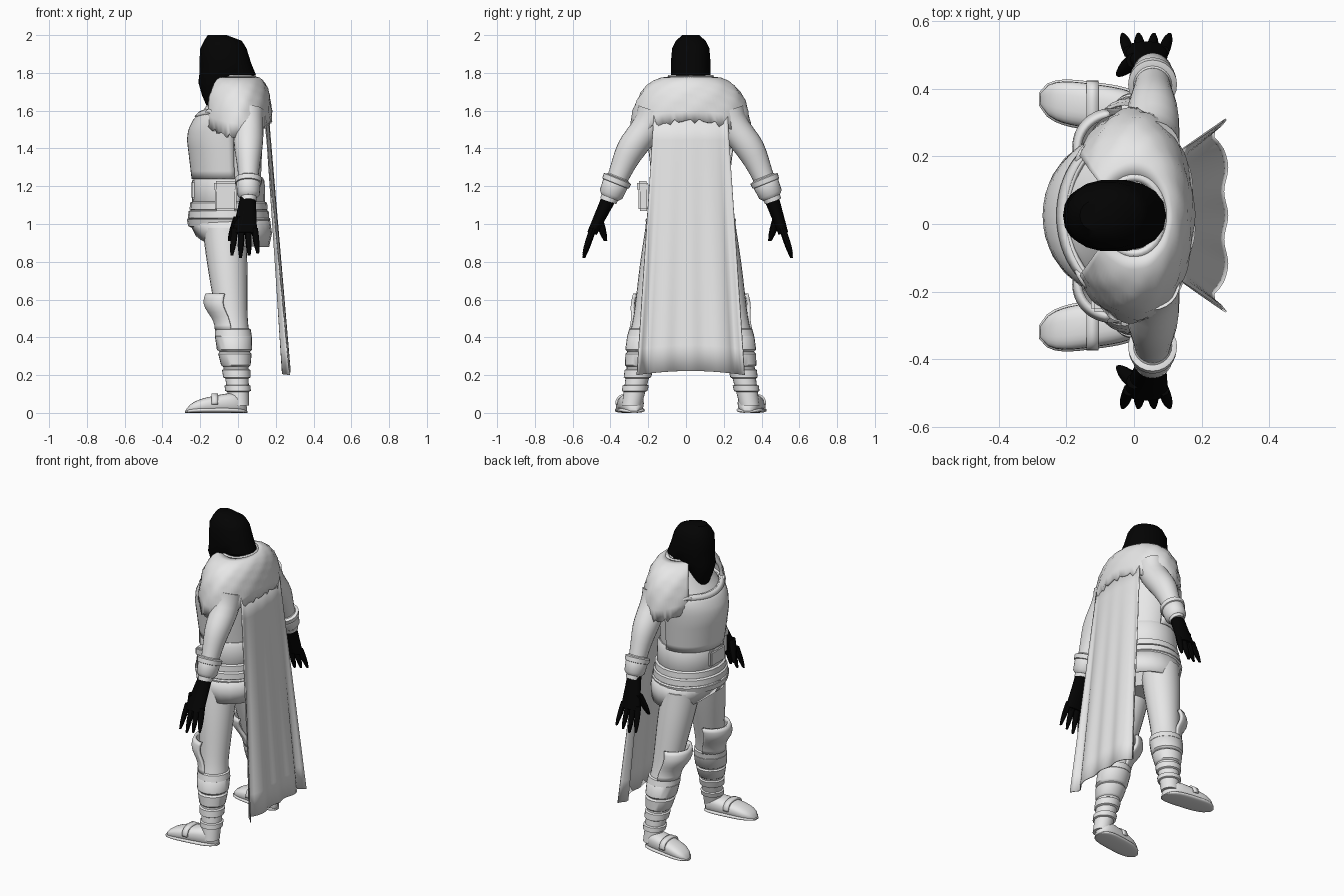
import bpy, bmesh, math
from mathutils import Vector

if "Cube" in bpy.data.objects:
    bpy.data.objects.remove(bpy.data.objects["Cube"])

MIDDLE = 0.025  # mid-plane of the figure, which faces -x


def material(name, value):
    mat = bpy.data.materials.new(name)
    mat.use_nodes = True
    colour = (value, value, value, 1)
    mat.diffuse_color = colour
    mat.node_tree.nodes["Principled BSDF"].inputs["Base Color"].default_value = colour
    return mat


GREY = material("pale grey", 0.8)
BLACK = material("black", 0.001)


def finish(name, bm, mat, thick=0):
    bmesh.ops.recalc_face_normals(bm, faces=bm.faces)
    mesh = bpy.data.meshes.new(name)
    bm.to_mesh(mesh)
    bm.free()
    obj = bpy.data.objects.new(name, mesh)
    bpy.context.collection.objects.link(obj)
    mesh.materials.append(mat)
    if thick:
        solid = obj.modifiers.new("thickness", "SOLIDIFY")
        solid.thickness, solid.offset = thick, 0
    bpy.ops.object.select_all(action="DESELECT")
    obj.select_set(True)
    bpy.context.view_layer.objects.active = obj
    bpy.ops.object.shade_smooth_by_angle(angle=math.radians(45))


def skin(bm, rows, closed):
    for row, following in zip(rows, rows[1:]):
        for j in range(len(row) - (not closed)):
            k = (j + 1) % len(row)
            bm.faces.new((row[j], row[k], following[k], following[j]))


def loft(name, rings, mat=GREY, sides=24, square=2, arc=None, tilt=0, side=1, upright=True, warp=None, thick=0):
    """Skin rings of (x, y, z, half depth, half width); arc is the half angle of an open sheet about +x."""
    bm = bmesh.new()
    rows = []
    for i, (x, y, z, deep, wide) in enumerate(rings):
        row = []
        for j in range(sides + bool(arc)):
            a = math.radians(arc) * (2 * j / sides - 1) if arc else math.tau * j / sides
            c, s = math.cos(a), math.sin(a)
            u = deep * math.copysign(abs(c) ** (2 / square), c)
            v = wide * math.copysign(abs(s) ** (2 / square), s)
            co = Vector((x + u, y + v, z + tilt * v)) if upright else Vector((x, y + v, z + u))
            if warp:
                warp(i, j, a, co)
            row.append(bm.verts.new((co.x, MIDDLE + side * co.y, co.z)))
        rows.append(row)
    skin(bm, rows, closed=not arc)
    if not arc:
        bm.faces.new(rows[0])
        bm.faces.new(rows[-1])
    finish(name, bm, mat, thick)


def span(start, end, steps):
    return [start + (end - start) * i / steps for i in range(steps + 1)]


def bump(z, peak, reach):
    return math.exp(-((z - peak) / reach) ** 2)


# Spines: each gives the body's ring at a height, optionally grown outwards
TORSO = [(.86, -.04, .09, .1), (1, -.05, .18, .2), (1.2, -.05, .17, .18), (1.45, -.06, .19, .21),
         (1.55, -.055, .18, .22), (1.63, -.02, .14, .21), (1.76, 0, .08, .09)]


def torso(z, grow=0):
    for low, high in zip(TORSO, TORSO[1:]):
        if z <= high[0]:
            break
    t = (z - low[0]) / (high[0] - low[0])
    x, deep, wide = (a + (b - a) * t for a, b in zip(low[1:], high[1:]))
    return x, 0, z, deep + grow, wide + grow


def leg(z, grow=0):
    r = .05 + .065 * z + .014 * bump(z, .37, .08) + .005 * bump(z, .8, .2) + grow
    return .01 - .085 * z, .32 - .2 * z, z, r, r


def arm(z, grow=0):
    r = .045 + .08 * (z - 1.15) + .01 * bump(z, 1.43, .1) + grow
    return .055, .24 + .41 * (1.6 - z) - .05 * bump(z, 1.55, .12), z, r, r


def band(name, spine, low, top, grow, **options):
    edge = (top - low) * .15
    loft(name, [spine(low, grow - .014), spine(low + edge, grow), spine(top - edge, grow),
                spine(top, grow - .014)], **options)


def box(name, centre, size):
    bm = bmesh.new()
    bmesh.ops.create_cube(bm, size=1)
    for v in bm.verts:
        v.co = Vector(a * b for a, b in zip(v.co, size)) + Vector(centre)
    bmesh.ops.bevel(bm, geom=bm.edges[:], offset=.01, segments=2, affect="EDGES")
    finish(name, bm, GREY)


# Torso with a breastplate over its front
loft("torso", [torso(z) for z in span(.86, 1.76, 18)])


def front_facing(i, j, a, co):
    # turn the open sheet towards the front and scoop its upper edge at the throat
    co.x = 2 * torso(co.z)[0] - co.x
    if co.z > 1.5:
        co.z -= .02 * max(0, math.cos(a)) ** 4


loft("breastplate", [torso(z, .015) for z in span(1.24, 1.61, 9)], arc=100, warp=front_facing, thick=.012)
loft("neckline_rim", [torso(z, .022) for z in span(1.585, 1.61, 1)], arc=65, warp=front_facing, thick=.015)

# Belt, layered hip bands, skirt and pouch
band("waist_sash", torso, 1.1, 1.25, .02)
box("belt_plate", (-.235, MIDDLE, 1.18), (.03, .15, .1))
for k in range(3):
    top = 1.12 - .045 * k
    band("hip_band", torso, top - .05, top, .03 + .006 * k)


def hem(i, j, a, co):
    # the hem rises towards the middle of the front
    if i:
        co.z += .06 * max(0, -math.cos(a)) ** 3


loft("skirt", [torso(1.03, .035), (-.04, 0, .95, .215, .235), (-.03, 0, .88, .19, .235)],
     arc=180, warp=hem, thick=.01)
box("pouch", (-.065, -.225, 1.145), (.115, .055, .15))
box("pouch_flap", (-.065, -.23, 1.2), (.125, .06, .055))


# Fur mantle: a lumpy dome over the shoulders, shorter at the back, with a ragged hem
def fur(i, j, a, co):
    lump = 1 + .02 * math.sin(11 * a + 2 * i) * min(1, i / 3)
    co.x *= lump * (1 if co.x > 0 else 1.2)
    co.y *= lump
    co.z = 1.77 - (1.77 - co.z) * (1 - .28 * math.cos(a) ** 2)
    if i == 8:
        co.z += .009 * math.sin(2 * j) + .005 * (-1) ** j


mantle = []
for t in span(0, 1, 8):
    swell = math.sin(t * math.pi / 2)
    mantle.append((.005, 0, 1.77 - .31 * t ** 2, .09 + .075 * swell, .12 + .19 * swell))
loft("fur_mantle", mantle, sides=72, arc=145, warp=fur, thick=.02)
loft("collar", [(0, 0, 1.72, .1, .13), (0, 0, 1.785, .085, .11)], arc=130, thick=.02)

# Head: hair, face and beard in one tapering dark mass
head = []
for z, front, back, half in ((1.61, -.16, -.11, .045), (1.68, -.19, -.07, .068), (1.75, -.21, -.02, .09),
                             (1.79, -.205, .095, .107), (1.85, -.205, .07, .107), (1.93, -.2, .045, .1),
                             (1.97, -.18, .02, .08), (2, -.16, -.06, .045)):
    head.append(((front + back) / 2, 0, z, (back - front) / 2, half))
loft("head", head, BLACK, sides=18, square=2.2)
loft("neck", [(-.02, 0, z, .075, .08) for z in (1.68, 1.82)], BLACK)


def digit(name, start, end, radius, side):
    rings = []
    for t in span(0, 1, 4):
        r = radius * (1 - .6 * t ** 3)
        rings.append((*Vector(start).lerp(Vector(end), t), r, r))
    loft(name, rings, BLACK, sides=8, side=side)


def shoe_part(name, side, length, width, heel, toe):
    # rounded at both ends, with the top sloping from heel to toe
    rings = []
    for t in span(.01, .99, 14):
        end = math.sqrt(1 - abs(2 * t - 1) ** 3.5)
        half = (heel + (toe - heel) * t) * end / 2
        rings.append((-.115 + length * (.5 - t), .3 + .045 * t, half, half, width * end))
    loft(name, rings, square=2.6, side=side, upright=False)


for side, label in ((-1, "right_"), (1, "left_")):
    # Arm and flared cuff
    loft(label + "arm", [arm(z) for z in span(1.12, 1.6, 12)], tilt=.35, side=side)
    band(label + "cuff", arm, 1.14, 1.25, .014, tilt=.4, side=side)
    band(label + "cuff_lip", arm, 1.21, 1.245, .02, tilt=.4, side=side)

    # Glove: both hands lean a little towards the right
    lean = -.016 * side
    palm = []
    for t in span(0, 1, 6):
        x, y, z, r, r = arm(1.17 - .22 * t)
        palm.append((x - .02 * t, y + lean * t, z, .038 + .028 * t, .04 - .015 * t))
    loft(label + "glove", palm, BLACK, tilt=.3, side=side)
    for k in range(4):
        x = -.015 + .034 * k
        tip = (x + .012 * (k - 1.5), .55 + lean, .82 + .012 * abs(k - 1))
        digit(label + "finger", (x, .5 + lean, .98), tip, .018, side)
    digit(label + "thumb", (0, .475 + lean, 1.04), (-.045, .435 + lean, .91), .023, side)

    # Shoulder strap ring
    bpy.ops.mesh.primitive_torus_add(major_radius=.04, minor_radius=.012, major_segments=18, minor_segments=8,
                                     location=(-.14, MIDDLE + side * .18, 1.56), rotation=(0, 1.2, -.6 * side))
    strap = bpy.context.object
    strap.name = label + "strap_ring"
    strap.data.materials.append(GREY)
    bpy.ops.object.shade_smooth()

    # Leg, shin wraps and knee pad
    loft(label + "leg", [leg(z) for z in span(.04, .98, 20)], side=side)
    for low, top in ((.4, .45), (.32, .42), (.24, .325), (.18, .235), (.11, .15)):
        band(label + "shin_wrap", leg, low, top, .01, side=side)
    knee = []
    for z in span(.44, .63, 8):
        swell = bump(z, .58, .07)
        x, y, z, r, r = leg(z, .015 * swell)
        knee.append((x - .03 * swell, y, z, -r, r))
    loft(label + "knee_pad", knee, arc=85, side=side, thick=.018)

    # Shoe, sole and strap
    shoe_part(label + "shoe", side, length=.33, width=.066, heel=.125, toe=.06)
    shoe_part(label + "sole", side, length=.34, width=.072, heel=.03, toe=.03)
    loft(label + "shoe_strap", [(x, .325, .045, .052, .068) for x in (-.105, -.14)],
         arc=90, square=2.6, side=side, upright=False, thick=.012)

# Cape: a sheet widening from the mantle to the shins, folded in near its edges
bm = bmesh.new()
rows = []
for drop in span(0, 1, 10):
    row = []
    for t in span(-1, 1, 32):
        fold = .006 * math.cos(4 * math.pi * t) - .035 * bump(abs(t), .85, .1)
        x = .16 + .11 * drop + fold * drop - .02 * (1 - drop) * t * t
        y = MIDDLE + t * (.195 + .09 * drop)
        row.append(bm.verts.new((x, y, 1.58 - 1.38 * drop + .022 * drop * (1 - t * t))))
    rows.append(row)
skin(bm, rows, closed=False)
finish("cape", bm, GREY, thick=.006)
